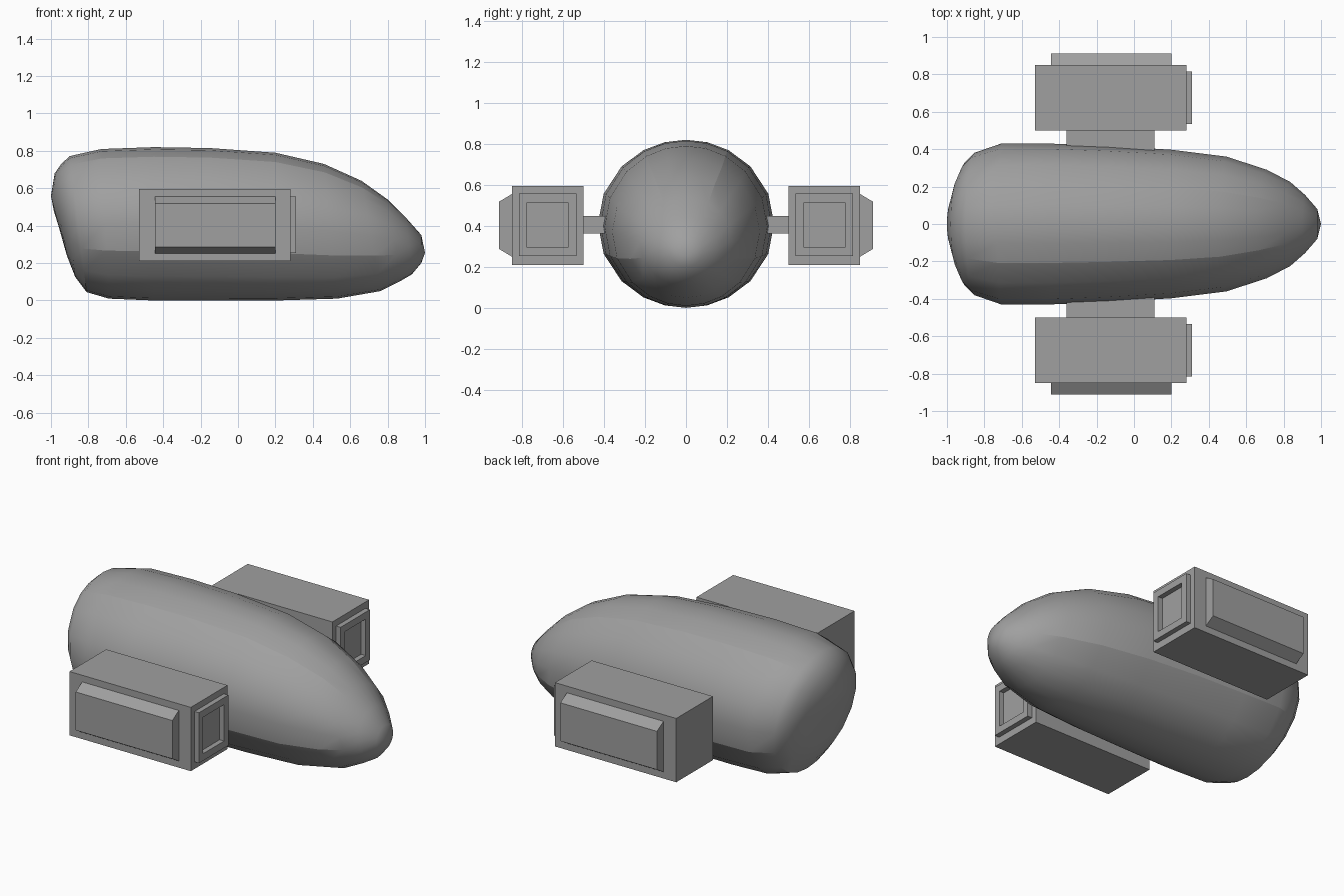
import bpy, bmesh
from math import cos, sin, radians
from mathutils import Vector

if "Cube" in bpy.data.objects:
    bpy.data.objects.remove(bpy.data.objects["Cube"])

grey = bpy.data.materials.new("dark_grey")
grey.diffuse_color = (.35, .35, .35, 1)
grey.use_nodes = True
grey.node_tree.nodes["Principled BSDF"].inputs["Base Color"].default_value = grey.diffuse_color


def finish(name, bm):
    bmesh.ops.recalc_face_normals(bm, faces=bm.faces)
    me = bpy.data.meshes.new(name)
    bm.to_mesh(me)
    bm.free()
    me.materials.append(grey)
    ob = bpy.data.objects.new(name, me)
    bpy.context.collection.objects.link(ob)
    return ob


def mirror_y(ob):
    m = ob.modifiers.new("mirror", 'MIRROR')
    m.use_axis = (False, True, False)


def box(bm, lo, hi):
    verts = bmesh.ops.create_cube(bm, size=1)['verts']
    for v in verts:
        v.co = Vector([hi[i] if v.co[i] > 0 else lo[i] for i in range(3)])
    return verts


# Hull: tilted elliptical rings (top x, top z, bottom x, bottom z, half width)
rings = [
    (-1.00, .56, -.96, .40, .11),
    (-.98, .68, -.915, .24, .23),
    (-.945, .73, -.87, .125, .325),
    (-.90, .772, -.81, .045, .38),
    (-.73, .81, -.69, .01, .43),
    (-.45, .82, -.45, .00, .43),
    (-.15, .815, -.12, .00, .418),
    (.20, .79, .20, .00, .397),
    (.46, .73, .53, .01, .36),
    (.66, .64, .76, .05, .29),
    (.80, .54, .87, .105, .225),
    (.90, .44, .93, .14, .155),
    (.98, .35, .98, .20, .08),
]
quarter = [0, 14, 29, 47, 69, 90]
half = quarter + [180 - a for a in quarter[-2::-1]]
angles = [radians(a) for a in half + [360 - a for a in half[-2:0:-1]]]
SEG = len(angles)
bm = bmesh.new()
loops = []
for tx, tz, bx, bz, w in rings:
    top, bot = Vector((tx, 0, tz)), Vector((bx, 0, bz))
    mid, up = (top + bot) / 2, (top - bot) / 2
    loops.append([bm.verts.new(mid + up * cos(a) + Vector((0, w * sin(a), 0)))
                  for a in angles])
tail = bm.verts.new((-.985, 0, .48))
nose = bm.verts.new((1.0, 0, .255))
for i in range(SEG):
    j = (i + 1) % SEG
    for a, b in zip(loops, loops[1:]):
        bm.faces.new((a[i], a[j], b[j], b[i]))
    bm.faces.new((tail, loops[0][j], loops[0][i]))
    bm.faces.new((nose, loops[-1][i], loops[-1][j]))
# Shading creases along the upper and lower flanks
for i in (2, 6, SEG - 6, SEG - 2):
    for a, b in zip(loops[3:-3], loops[4:-2]):
        bm.edges.get((a[i], b[i])).smooth = False
hull = finish("hull", bm)
bpy.context.view_layer.objects.active = hull
hull.select_set(True)
bpy.ops.object.shade_smooth_by_angle(angle=.6, keep_sharp_edges=True)

# Side pods with a raised, recessed frame on the front end
bm = bmesh.new()
box(bm, (-.53, .50, .21), (.28, .85, .595))
bm.normal_update()
face = max(bm.faces, key=lambda f: f.calc_center_median().x)
for y0, y1, z0, z1, x in ((.535, .815, .253, .557, .31),
                          (.575, .775, .295, .515, .28)):
    for step in range(2):
        face = bmesh.ops.extrude_discrete_faces(bm, faces=[face])['faces'][0]
        mid = face.calc_center_median()
        for v in face.verts:
            v.co.y = y1 if v.co.y > mid.y else y0
            v.co.z = z1 if v.co.z > mid.z else z0
            if step:
                v.co.x = x
mirror_y(finish("side_pod", bm))

# Outer panels with slanted top and bottom
bm = bmesh.new()
for v in box(bm, (-.445, .85, .25), (.20, .912, .555)):
    if v.co.y > .9:
        v.co.z += .037 if v.co.z < .4 else -.037
mirror_y(finish("pod_panel", bm))

# Struts joining pods to hull
bm = bmesh.new()
box(bm, (-.36, .36, .363), (.11, .50, .447))
mirror_y(finish("strut", bm))
